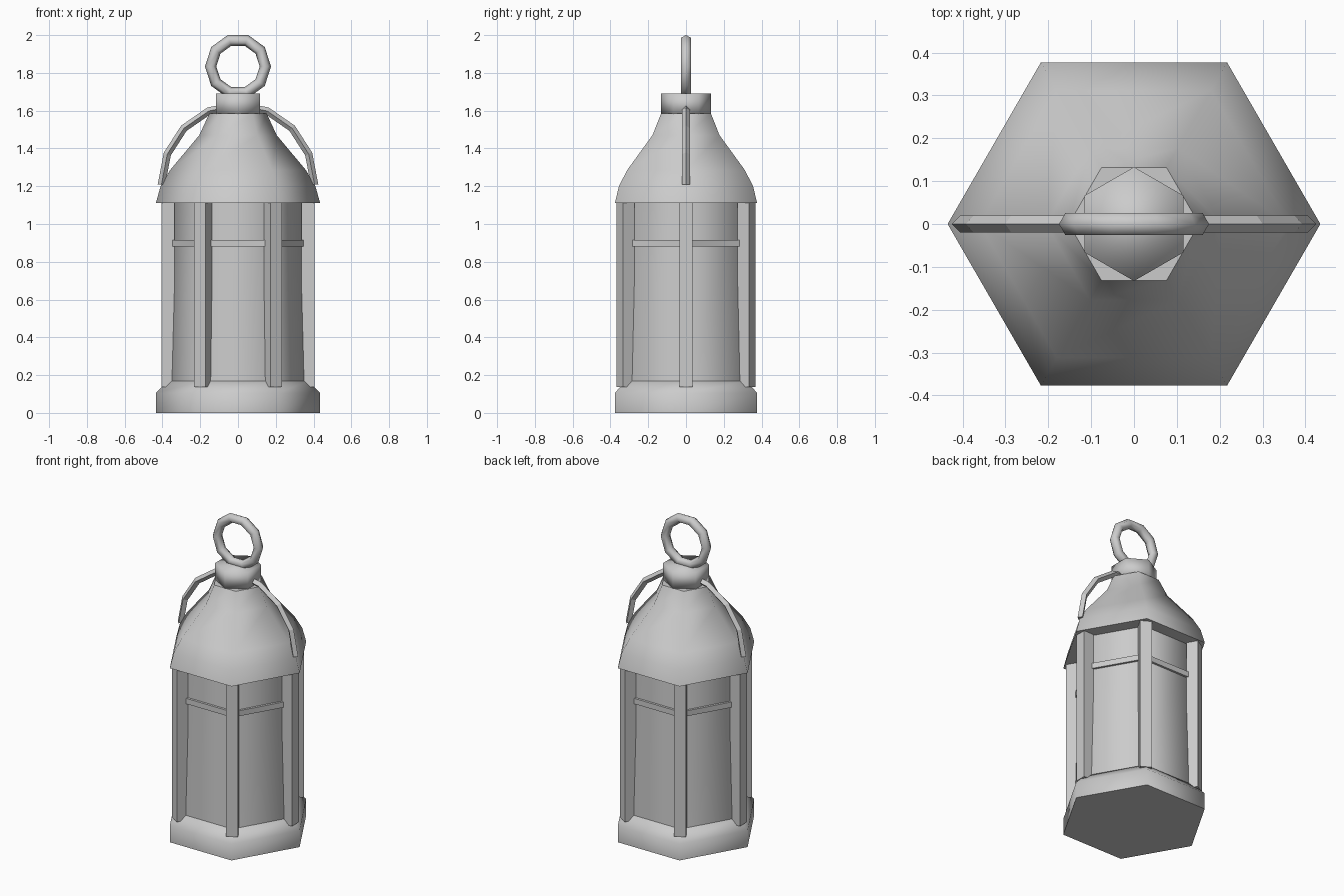
import bpy, bmesh
from math import cos, sin, pi, radians

if "Cube" in bpy.data.objects:
    bpy.data.objects.remove(bpy.data.objects["Cube"])

def finish(name, bm, angle=None):
    bmesh.ops.recalc_face_normals(bm, faces=bm.faces)
    me = bpy.data.meshes.new(name)
    bm.to_mesh(me)
    bm.free()
    ob = bpy.data.objects.new(name, me)
    bpy.context.collection.objects.link(ob)
    if angle:
        bpy.ops.object.select_all(action='DESELECT')
        ob.select_set(True)
        bpy.context.view_layer.objects.active = ob
        bpy.ops.object.shade_smooth_by_angle(angle=radians(angle))
    return ob

def skin(name, rings, closed=False, angle=None):
    """Bridge a list of equal-length point rings, capping the ends if open."""
    bm = bmesh.new()
    vs = [[bm.verts.new(p) for p in r] for r in rings]
    m, n = len(vs), len(vs[0])
    for i in range(m if closed else m - 1):
        a, b = vs[i], vs[(i + 1) % m]
        for j in range(n):
            k = (j + 1) % n
            bm.faces.new((a[j], a[k], b[k], b[j]))
    if not closed:
        bm.faces.new(vs[0])
        bm.faces.new(vs[-1])
    return finish(name, bm, angle)

def hexagon(r, z, turn=0.0):
    return [(r * cos(turn + i * pi / 3), r * sin(turn + i * pi / 3), z) for i in range(6)]

def lathe(name, profile, turn=0.0, closed=False, angle=65):
    return skin(name, [hexagon(r, z, turn) for r, z in profile], closed, angle)

# Base, glass body and roof share the same hexagonal plan
lathe("base", [(.435, 0), (.435, .105), (.37, .17)])
lathe("glass_body", [(.37, .165), (.345, 1.115)])
lathe("glass_band", [(.335, .88), (.367, .88), (.367, .915), (.335, .915)], closed=True, angle=30)
lathe("roof", [(.435, 1.11), (.41, 1.2), (.36, 1.285), (.205, 1.47), (.152, 1.585)])

# Collar is turned so its corners face front and back
lathe("collar", [(.133, 1.58), (.133, 1.69)], turn=pi / 6, angle=100)

# Six corner posts
for i in range(6):
    bm = bmesh.new()
    bmesh.ops.create_cube(bm, size=1)
    post = finish(f"corner_post_{i + 1}", bm)
    a = i * pi / 3
    post.location = (.37 * cos(a), .37 * sin(a), .625)
    post.scale = (.07, .07, .975)
    post.rotation_euler.z = a

# Bail handle: half hoop of diamond section running through the collar
def hoop_section(a, r=.02):
    return [((.405 + r * cos(b)) * cos(a), r * sin(b), 1.21 + (.42 + r * cos(b)) * sin(a))
            for b in (0, pi / 2, pi, 3 * pi / 2)]
skin("bail_handle", [hoop_section(i * pi / 8) for i in range(9)])

# Ten-sided hanging ring
def ring_section(a, major=.145, r=.03):
    return [((major + r * cos(b)) * cos(a), r * sin(b), 1.834 + (major + r * cos(b)) * sin(a))
            for b in (j * pi / 3 for j in range(6))]
skin("hanging_ring", [ring_section(i * pi / 5) for i in range(10)], closed=True, angle=65)
